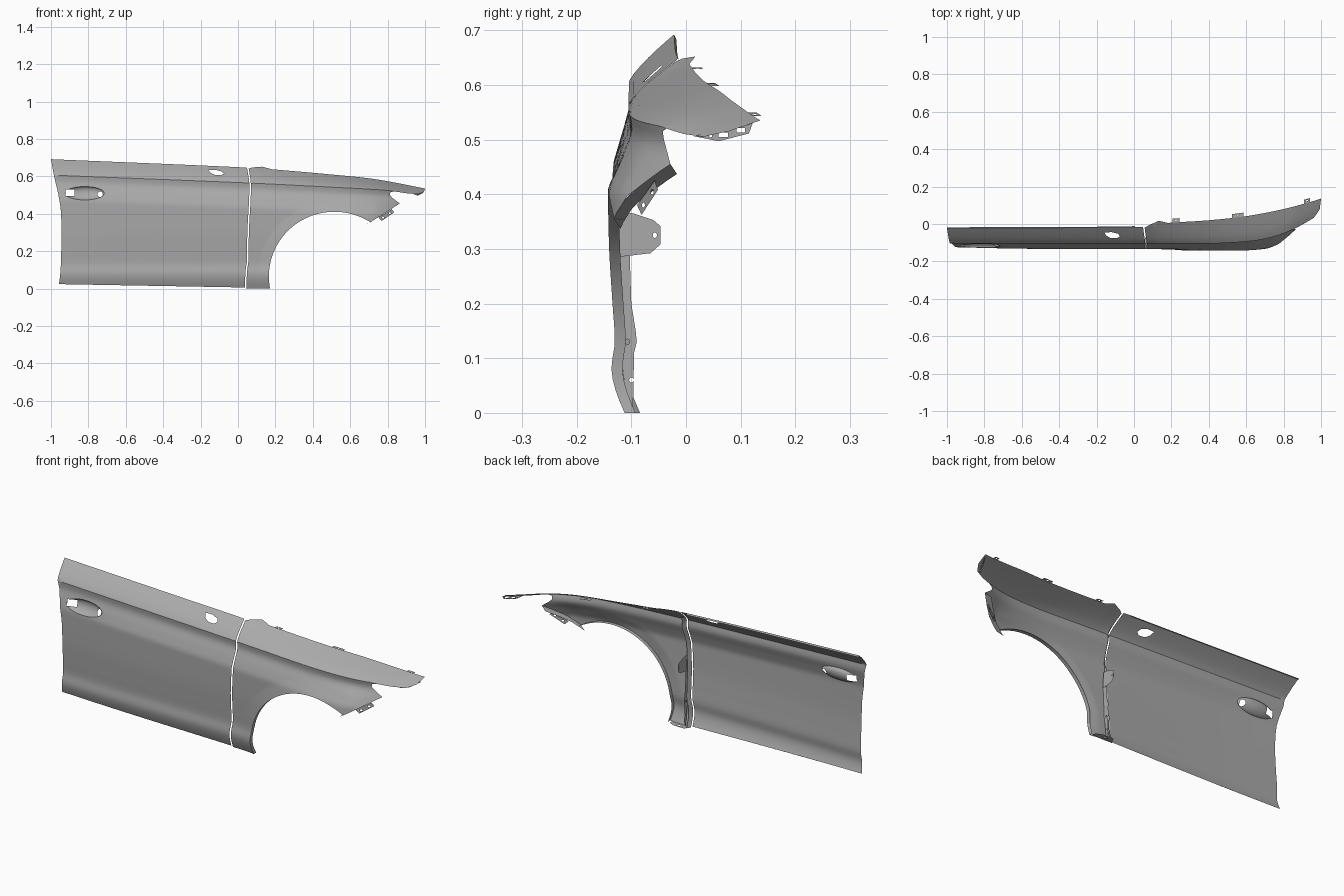
import bpy, bmesh, math
from mathutils import Vector
from mathutils.geometry import delaunay_2d_cdt

old = bpy.data.objects.get("Cube")
if old:
    bpy.data.objects.remove(old)

grey = bpy.data.materials.new("primer_grey")
grey.use_nodes = True
grey.diffuse_color = (0.4, 0.4, 0.4, 1)
grey.node_tree.nodes["Principled BSDF"].inputs["Base Color"].default_value = (0.4, 0.4, 0.4, 1)


def curve(*p):
    """Smooth function through the given (position, value) points."""
    def slope(i):
        a, b = p[max(i - 1, 0)], p[min(i + 1, len(p) - 1)]
        return (b[1] - a[1]) / (b[0] - a[0])

    def value(x):
        x = min(max(x, p[0][0]), p[-1][0])
        i = next(k for k in range(len(p) - 1) if x <= p[k + 1][0])
        h = p[i + 1][0] - p[i][0]
        t = (x - p[i][0]) / h
        return ((1 + 2 * t) * (1 - t) ** 2 * p[i][1] + t * (1 - t) ** 2 * h * slope(i)
                + t * t * (3 - 2 * t) * p[i + 1][1] + t * t * (t - 1) * h * slope(i + 1))
    return value


# Body shape: shoulder crease, top edge and lower section
crease_z = curve((-1, .607), (.05, .565), (.45, .545), (.8, .525), (.9, .51), (1, .497))
crease_y = curve((-1, -.104), (.4, -.104), (.6, -.094), (.72, -.075), (.83, -.038), (.94, .018), (1, .05))
top_z = curve((-1, .692), (.05, .647), (.3, .628), (.5, .61), (.7, .59), (.85, .565), (.95, .545), (1, .535))
top_y = curve((-1, -.022), (.04, -.015), (.15, .003), (.4, .02), (.6, .042), (.8, .08), (.95, .12), (1, .136))
lower_y = curve((0, -.104), (.04, -.12), (.08, -.128), (.13, -.122), (.2, -.126), (.3, -.132), (.45, -.135))
front_sweep = curve((-1, .012), (-.6, .003), (0, 0), (.6, 0), (.71, .008), (.75, .017), (.82, .05), (.87, .08))
hollow = curve((0, 0), (.035, -.1), (.08, .45), (.13, 1))
ARCH = Vector((.505, .065))
HANDLE = Vector((-.82, .51))


def body(x, z):
    c, yc = crease_z(x), crease_y(x)
    if z >= c:
        v = (z - c) / (top_z(x) - c)
        return Vector((x, yc + (top_y(x) - yc) * v ** 1.25, z))
    low = lower_y(z) + front_sweep(x)
    y = yc + (low - yc) * hollow(c - z)
    r = (Vector((x, z)) - ARCH).length
    if x > .06 and r < .4:
        y -= .13 * (.4 - r)
    e = ((x - HANDLE.x) / .105) ** 2 + ((z - HANDLE.y) / .036) ** 2
    if e < 1:
        y += .024 * (1 - e) ** .6
    return Vector((x, y, z))


def finish(name, verts, faces, angle=35):
    me = bpy.data.meshes.new(name)
    me.from_pydata(verts, [], faces)
    me.materials.append(grey)
    ob = bpy.data.objects.new(name, me)
    bpy.context.collection.objects.link(ob)
    bpy.ops.object.select_all(action='DESELECT')
    ob.select_set(True)
    bpy.context.view_layer.objects.active = ob
    bpy.ops.object.shade_smooth_by_angle(angle=math.radians(angle))


def resample(loop, step):
    out = []
    for a, b in zip(loop, loop[1:] + loop[:1]):
        a, b = Vector(a), Vector(b)
        n = max(1, round((b - a).length / step))
        out += [a.lerp(b, i / n) for i in range(n)]
    return out


def inside(p, loop):
    hit = False
    for a, b in zip(loop, loop[1:] + loop[:1]):
        if (a[1] > p[1]) != (b[1] > p[1]):
            if p[0] < a[0] + (p[1] - a[1]) * (b[0] - a[0]) / (b[1] - a[1]):
                hit = not hit
    return hit


def sheet(name, outline, place, holes=(), rings=(), fill=(), step=.015):
    """Fill a flat outline with triangles, leave holes open, then bend it into place."""
    loops = [resample(l, step) for l in (outline, *holes, *rings)]
    pts, edges = [], []
    for l in loops:
        s = len(pts)
        pts += l
        edges += [(s + i, s + (i + 1) % len(l)) for i in range(len(l))]
    rim = list(pts)
    for p in fill:
        if inside(p, loops[0]) and all((p - q).length > .006 for q in rim):
            pts.append(p)
    cv, _, cf, *_ = delaunay_2d_cdt(pts, edges, [], 0, 1e-6)
    keep = []
    for f in cf:
        m = sum((cv[i] for i in f), Vector((0, 0))) / len(f)
        if inside(m, loops[0]) and not any(inside(m, h) for h in loops[1:1 + len(holes)]):
            keep.append(f)
    finish(name, [place(*v) for v in cv], keep)


def ribbon(name, edge, offset):
    n = len(edge)
    verts = edge + [p + Vector(offset) for p in edge]
    finish(name, verts, [(i, i + 1, n + i + 1, n + i) for i in range(n - 1)])


def oval(x, z, a, b, n=16):
    return [(x + a * math.cos(t * math.tau / n), z + b * math.sin(t * math.tau / n)) for t in range(n)]


def box(x, z, a, b):
    return [(x - a, z - b), (x + a, z - b), (x + a, z + b), (x - a, z + b)]


def lattice(x0, x1, step=.014):
    """Points in columns that follow the shoulder crease."""
    return [Vector((x, crease_z(x) + k * step))
            for x in (x0 + i * step for i in range(int((x1 - x0) / step) + 1)) for k in range(-44, 10)]


# Door skin with handle recess and mirror hole
gap_x = curve((0, .038), (.1, .043), (.15, .05), (.3, .052), (.55, .063), (.65, .05))
rear_x = curve((.02, -.958), (.08, -.95), (.2, -.945), (.4, -.946), (.5, -.96), (.6, -.983), (.692, -1))
heights = [i / 24 for i in range(25)]
door_front = [(gap_x(z) - .002, z) for z in (.006 + .64 * h for h in heights)]
door_top = [(x, top_z(x)) for x in (.05 - 1.05 * h for h in heights[1:])]
door_rear = [(rear_x(z), z) for z in (.692 - .668 * h for h in heights[1:])]
mirror = [(-.158, .635), (-.12, .635), (-.085, .626), (-.075, .614), (-.09, .606), (-.125, .608), (-.148, .62)]
sheet("door_skin", door_front + door_top + door_rear, body,
      holes=[mirror, box(-.897, .512, .024, .017), oval(-.737, .505, .014, .015)],
      rings=[oval(*HANDLE, .105 * s, .036 * s, 40) for s in (1, .96, .86, .6)],
      fill=lattice(-1, .07))
ribbon("door_top_hem", [body(*p) for p in door_top], (0, .004, -.008))

# Fender skin with wheel arch and headlamp notch
arch = []
for i in range(41):
    t = i / 40
    a = math.radians(191 - 136 * t)
    r = .34 + .014 * t ** 3
    arch.append((ARCH.x + r * math.cos(a), max(0, ARCH.y + r * math.sin(a))))
nose = [(.865, .455), (.825, .485), (.812, .5), (.815, .515), (.835, .52), (.9, .51), (.96, .505), (.993, .515)]
fender_top = [(1 - .82 * h, top_z(1 - .82 * h)) for h in heights] + [(.155, .645), (.13, .652), (.08, .648)]
fender_rear = [(gap_x(z) + .006, z) for z in (.642 - .642 * h for h in heights)]
sheet("fender_skin", arch + nose + fender_top + fender_rear, body, fill=lattice(.04, 1))

# Folded edges of the fender
ribbon("arch_flange", [body(*p) for p in arch], (0, .02, 0))
ribbon("rear_flange", [body(*p) for p in fender_rear[2:]], (.012, .02, 0))
prong = [Vector(arch[-1]).lerp(Vector(nose[0]), i / 8) for i in range(9)]
ribbon("prong_flange", [body(*p) for p in prong], (-.03, .012, -.018))

# Mounting tabs
sheet("hinge_cover_tab",
      [(-.125, .285), (-.065, .292), (-.047, .308), (-.047, .342), (-.06, .353), (-.1, .366), (-.122, .366)],
      lambda y, z: Vector((.08, y, z)), holes=[oval(-.057, .325, .004, .005, 10)])
sheet("rear_web",
      [(-.106, 0), (-.097, 0), (-.095, .11), (-.09, .13), (-.092, .15), (-.1, .2), (-.103, .29), (-.13, .29), (-.122, .13)],
      lambda y, z: Vector((.075, y, z)), holes=[oval(-.1, .06, .004, .005, 10), oval(-.107, .13, .004, .005, 10)])
sheet("sill_tab", [(.048, -.106), (.158, -.106), (.155, -.085), (.12, -.072), (.06, -.072)],
      lambda x, y: Vector((x, y, .002)), holes=[oval(.1, -.087, .015, .005, 10)])
sheet("prong_tab", [(.75, .38), (.768, .362), (.835, .408), (.822, .425)],
      lambda x, z: Vector((x, -.085 + .45 * (x - .76), z)),
      holes=[oval(.776, .38, .006, .005, 8), oval(.812, .404, .006, .005, 8)])
sheet("nose_bracket", [(.015, .506), (.06, .497), (.115, .511), (.122, .53), (.07, .52)],
      lambda y, z: Vector((.94 + .5 * (y - .02), y, z)),
      holes=[box(.068, .509, .009, .004), box(.1, .517, .008, .004), oval(.045, .507, .003, .003, 8)])
for i, (x, w) in enumerate(((.225, .018), (.555, .03), (.925, .016))):
    sheet("hood_edge_tab_%d" % (i + 1), box(x, .008, w, .013),
          lambda px, d: Vector((px, top_y(px) + d, top_z(px) - .004)),
          holes=[oval(x, .012, .006, .004, 8)])
